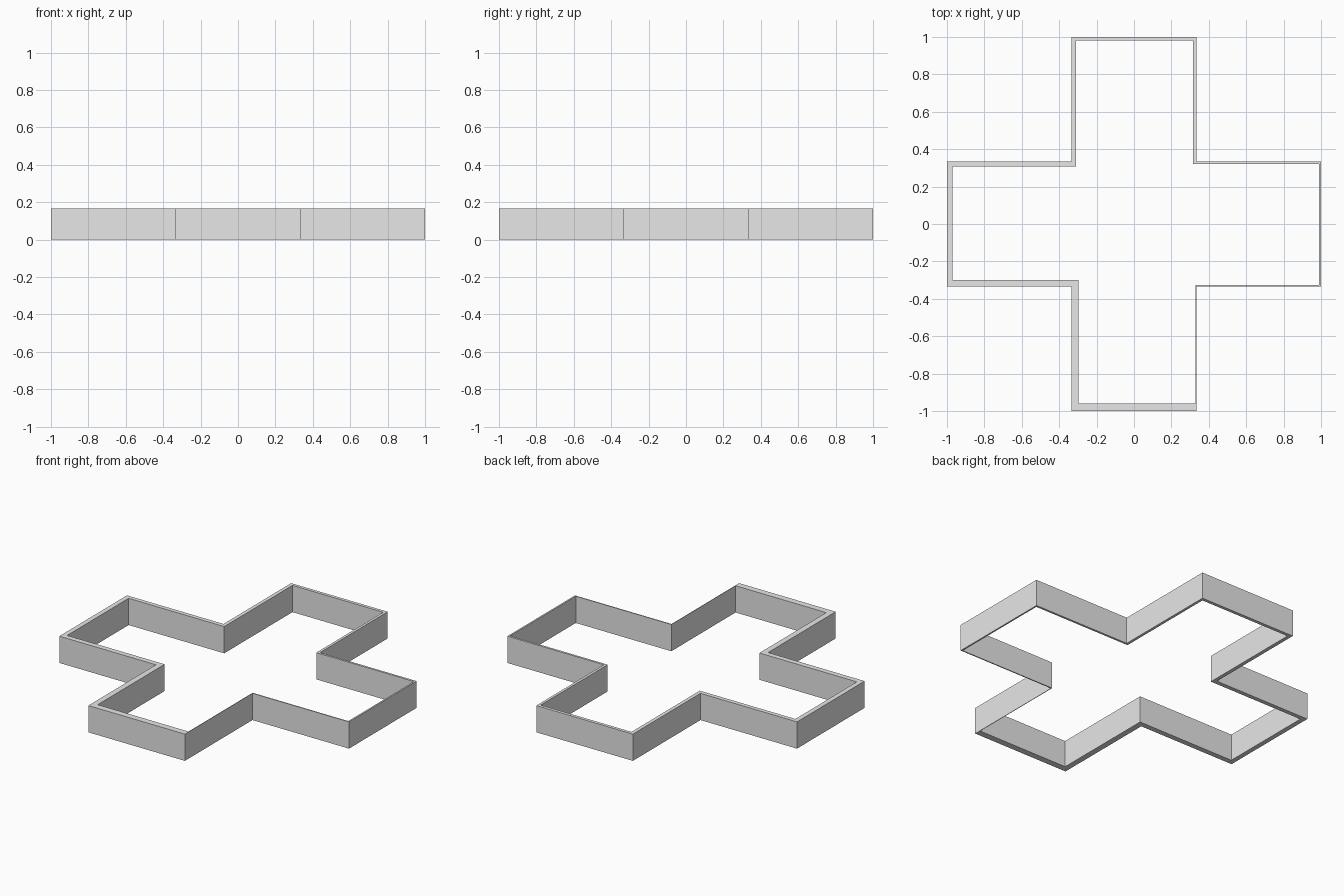
import bpy
import bmesh
from mathutils import Matrix, Vector

HEIGHT = 0.167
THIN_STEP = 0.04 / 12  # each wall is one step thicker than the one before

cube = bpy.data.objects.get("Cube")
if cube:
    bpy.data.objects.remove(cube, do_unlink=True)

# Plain grey material
grey = bpy.data.materials.new("light_grey")
grey.use_nodes = True
colour = (0.8, 0.8, 0.8, 1)
grey.diffuse_color = colour
grey.node_tree.nodes["Principled BSDF"].inputs["Base Color"].default_value = colour

# Outer cross outline: one arm's three corners turned four times, anticlockwise
third = 1 / 3
arm = [Vector((third, -1)), Vector((third, -third)), Vector((1, -third))]
turn = Matrix(((0, -1), (1, 0)))
outer = []
for _ in range(4):
    outer += arm
    arm = [turn @ p for p in arm]
count = len(outer)

# Inner outline: every wall is offset inward by its own thickness
offsets = []
for i in range(count):
    along = (outer[(i + 1) % count] - outer[i]).normalized()
    offsets.append(turn @ along * THIN_STEP * (i + 1))
inner = [outer[i] + offsets[i - 1] + offsets[i] for i in range(count)]

# Mitred wall loop, open at top and bottom of the cross
bm = bmesh.new()


def ring(points, z):
    return [bm.verts.new((p.x, p.y, z)) for p in points]


loops = [ring(outer, 0), ring(outer, HEIGHT), ring(inner, HEIGHT), ring(inner, 0)]
for a, b in zip(loops, loops[1:] + loops[:1]):
    for i in range(count):
        j = (i + 1) % count
        bm.faces.new((a[i], a[j], b[j], b[i]))
bmesh.ops.recalc_face_normals(bm, faces=bm.faces)

mesh = bpy.data.meshes.new("cross_wall")
bm.to_mesh(mesh)
bm.free()
mesh.materials.append(grey)
wall = bpy.data.objects.new("cross_wall", mesh)
bpy.context.collection.objects.link(wall)
